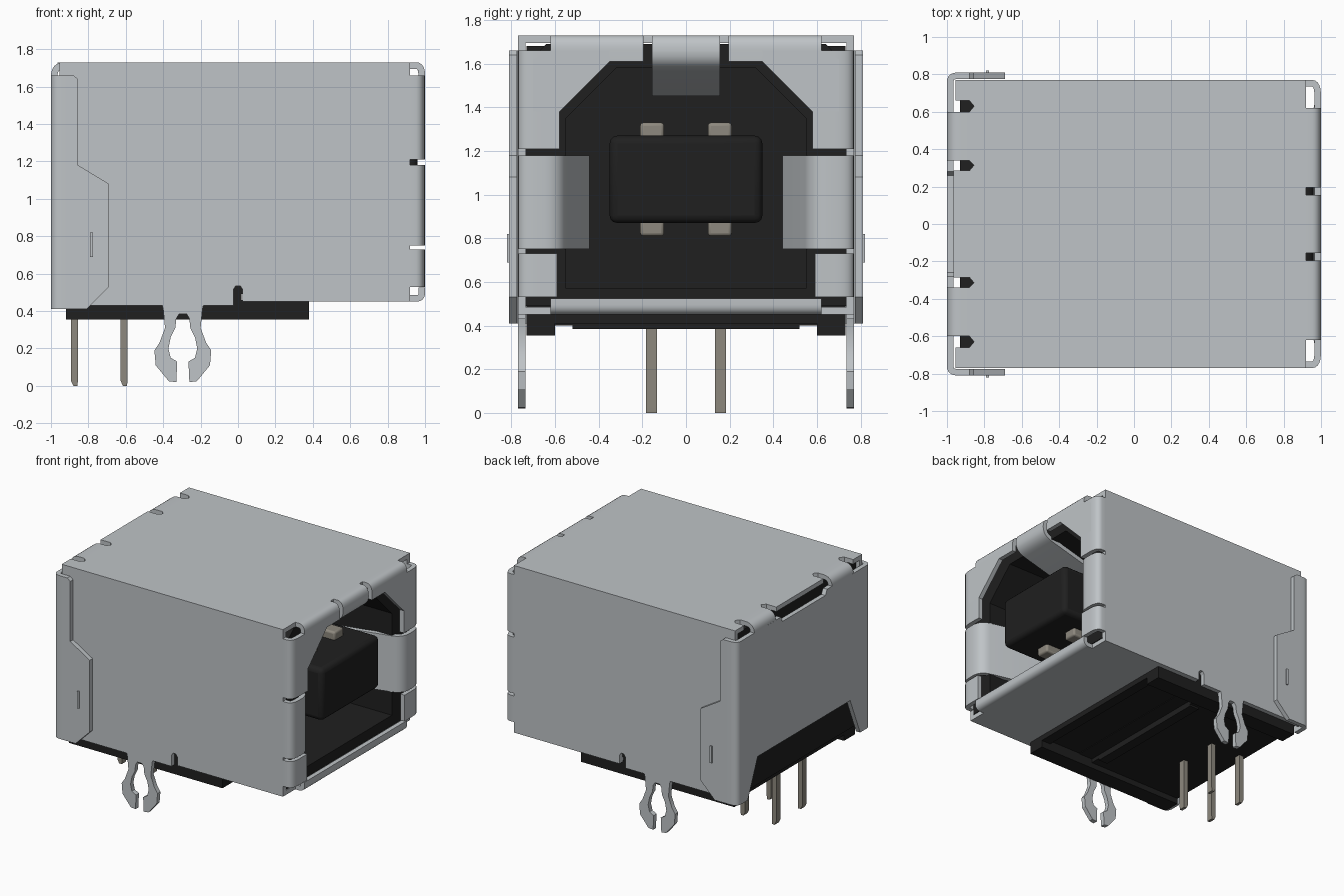
import bpy, bmesh, math
from mathutils import Vector

if "Cube" in bpy.data.objects:
    bpy.data.objects.remove(bpy.data.objects["Cube"])


def material(name, rgb):
    m = bpy.data.materials.new(name)
    m.use_nodes = True
    m.diffuse_color = (*rgb, 1)
    m.node_tree.nodes["Principled BSDF"].inputs["Base Color"].default_value = (*rgb, 1)
    return m


STEEL = material("pale steel", (0.52, 0.55, 0.57))
BLACK = material("black plastic", (0.014, 0.014, 0.014))
PIN = material("dull pin metal", (0.27, 0.25, 0.21))
T = 0.035      # sheet thickness
parts = []

AXES = {'x': lambda u, v, w: (w, u, v),   # outline in y, z
        'y': lambda u, v, w: (u, w, v),   # outline in x, z
        'z': lambda u, v, w: (u, v, w)}   # outline in x, y


def finish(name, bm, mat, mirror=False, bevel=0):
    bmesh.ops.recalc_face_normals(bm, faces=bm.faces)
    me = bpy.data.meshes.new(name)
    bm.to_mesh(me)
    bm.free()
    me.materials.append(mat)
    ob = bpy.data.objects.new(name, me)
    bpy.context.collection.objects.link(ob)
    if bevel:
        b = ob.modifiers.new("Bevel", 'BEVEL')
        b.width, b.segments = bevel, 3
    if mirror:
        m = ob.modifiers.new("Mirror", 'MIRROR')
        m.use_axis = (False, True, False)
        m.use_mirror_merge = False
    parts.append(ob)
    return ob


def prism(name, pts, axis, lo, hi, mat, **kw):
    """Extrude a closed outline along an axis."""
    bm = bmesh.new()
    a, b = [[bm.verts.new(AXES[axis](u, v, w)) for u, v in pts] for w in (lo, hi)]
    bm.faces.new(a)
    bm.faces.new(b)
    n = len(pts)
    for i in range(n):
        j = (i + 1) % n
        bm.faces.new((a[i], a[j], b[j], b[i]))
    return finish(name, bm, mat, **kw)


def box(name, x, y, z, mat, **kw):
    return prism(name, [(x[0], y[0]), (x[1], y[0]), (x[1], y[1]), (x[0], y[1])],
                 'z', z[0], z[1], mat, **kw)


def ring(name, outer, inner, lo, hi, mat):
    """Tube along x between two outlines of equal length."""
    bm = bmesh.new()
    loops = [[bm.verts.new((w, u, v)) for u, v in pts]
             for pts, w in ((outer, lo), (outer, hi), (inner, hi), (inner, lo))]
    n = len(outer)
    for k in range(4):
        a, b = loops[k], loops[(k + 1) % 4]
        for i in range(n):
            j = (i + 1) % n
            bm.faces.new((a[i], a[j], b[j], b[i]))
    return finish(name, bm, mat)


def symmetric(half):
    return half + [(-u, v) for u, v in reversed(half) if u > 0]


def rounded(path, r, steps=6):
    """Round the inner corners of an open path."""
    out = [Vector(path[0])]
    for p, c, q in zip(path, path[1:], path[2:]):
        p, c, q = Vector(p), Vector(c), Vector(q)
        ra = min(r, (p - c).length * 0.49)
        rb = min(r, (q - c).length * 0.49)
        s, e = c + (p - c).normalized() * ra, c + (q - c).normalized() * rb
        for i in range(steps + 1):
            t = i / steps
            out.append(s * (1 - t) ** 2 + c * 2 * t * (1 - t) + e * t * t)
    return out + [Vector(path[-1])]


def strip(name, path, axis, lo, hi, r=0.07, **kw):
    """Bent sheet following a centre line."""
    c = rounded(path, r)
    left, right = [], []
    for i, p in enumerate(c):
        d = (c[min(i + 1, len(c) - 1)] - c[max(i - 1, 0)]).normalized()
        n = Vector((-d.y, d.x)) * T / 2
        left.append(tuple(p + n))
        right.append(tuple(p - n))
    return prism(name, left + right[::-1], axis, lo, hi, STEEL, **kw)


# Shell: top with rear slots, sides, floor
top = symmetric([(0, 0.92), (0.77, 0.92), (0.77, -0.955), (0.66, -0.955), (0.66, -0.88),
                 (0.63, -0.855), (0.60, -0.88), (0.34, -0.88), (0.315, -0.855),
                 (0.285, -0.88), (0.285, -0.965), (0, -0.965)])
prism("shell_top", [(x, y) for y, x in top], 'z', 1.73 - T, 1.73, STEEL)
prism("shell_side", [(-0.955, 0.43), (-0.025, 0.43), (-0.025, 0.515), (-0.012, 0.535),
                     (0.012, 0.535), (0.025, 0.515), (0.025, 0.45), (0.92, 0.45),
                     (0.92, 1.73), (-0.955, 1.73)], 'y', 0.77 - T, 0.77, STEEL, mirror=True)
box("shell_floor", (0.025, 0.92), (-0.77, 0.77), (0.45, 0.45 + T), STEEL)

# Bent front flaps around the opening
E = 1 - T / 2
S = 0.77 - T / 2
U = 1.73 - T / 2
strip("front_flap_upper", [(0.92, S), (E, S), (E, 0.58)], 'z', 1.21, 1.66, mirror=True)
strip("front_flap_lower", [(0.92, S), (E, S), (E, 0.59)], 'z', 0.53, 0.73, mirror=True)
strip("front_flap_top", [(0.92, U), (E, U), (E, 1.61)], 'y', 0.195, 0.62, mirror=True)
strip("front_lip_bottom", [(0.92, 0.45 + T / 2), (E, 0.45 + T / 2), (E, 0.525)],
      'y', -0.62, 0.62)
prism("front_corner_plate", [(0.58, 1.38), (0.35, 1.61), (0.35, 1.66), (0.62, 1.66),
                             (0.70, 1.62), (0.70, 1.38)], 'x', 1 - T, 1, STEEL, mirror=True)

# Contact springs reaching into the opening
strip("side_spring", [(0.92, S), (E, S), (E, 0.58), (0.5, 0.46)], 'z', 0.75, 1.18, mirror=True)
strip("top_spring", [(0.92, U), (E, U), (E, 1.60), (0.5, 1.47)], 'y', -0.155, 0.155)

# Back cover: plate with lower cut-out, corner bends, side flaps
prism("back_plate", symmetric([(0, 0.70), (0.56, 0.70), (0.68, 0.41), (0.74, 0.41),
                               (0.74, 1.66), (0.28, 1.66), (0.26, 1.62), (0, 1.62)]),
      'x', -1, -1 + T, STEEL)
strip("back_corner", [(-0.90, 0.81 - T / 2), (-E, 0.81 - T / 2), (-E, 0.73)],
      'z', 0.41, 1.66, mirror=True)
prism("back_side_flap", [(-0.91, 0.41), (-0.81, 0.41), (-0.69, 0.53), (-0.69, 1.08),
                         (-0.855, 1.18), (-0.855, 1.64), (-0.88, 1.66), (-0.91, 1.66)],
      'y', 0.81 - T, 0.81, STEEL, mirror=True)
box("flap_latch", (-0.79, -0.775), (0.80, 0.82), (0.69, 0.82), STEEL, mirror=True)
strip("back_strap", [(-0.87, U), (-E, U), (-E, 1.60)], 'y', 0.34, 0.60, mirror=True)

# Board clips: two springy legs mirrored about the clip centre
leg = [(-0.41, 0.45), (-0.40, 0.41), (-0.39, 0.31), (-0.42, 0.23), (-0.447, 0.19),
       (-0.44, 0.11), (-0.37, 0.025), (-0.33, 0.02), (-0.325, 0.13), (-0.36, 0.15),
       (-0.372, 0.20), (-0.36, 0.26), (-0.335, 0.31), (-0.33, 0.36), (-0.315, 0.385)]
C = -0.295
prism("board_clip", leg + [(2 * C - x, z) for x, z in reversed(leg)],
      'y', 0.77 - T, 0.77, STEEL, mirror=True)

# Plastic housing: tube around the cavity, solid rear block
outer = symmetric([(0, 0.49), (0.735, 0.49), (0.735, 1.60), (0.64, 1.69), (0, 1.69)])
inner = symmetric([(0, 0.57), (0.55, 0.57), (0.55, 1.35), (0.32, 1.58), (0, 1.58)])
ring("housing_tube", outer, inner, 0.0, 0.92, BLACK)
box("housing_rear", (-0.93, 0.02), (-0.73, 0.73), (0.43, 1.68), BLACK)

# Tongue and its contacts
box("tongue", (0.0, 0.96), (-0.35, 0.35), (0.87, 1.27), BLACK, bevel=0.035)
for label, z in (("upper", (1.25, 1.33)), ("lower", (0.81, 0.89))):
    box(label + "_contact", (0.0, 0.75), (0.10, 0.21), z, PIN, mirror=True, bevel=0.015)

# Base: plate, side rails, front rim, recess crossbar
box("base_rear", (-0.92, -0.10), (-0.73, 0.73), (0.40, 0.46), BLACK)
box("base_recess", (-0.10, 0.38), (-0.73, 0.73), (0.435, 0.45), BLACK)
box("base_front_rim", (0.30, 0.38), (-0.73, 0.73), (0.41, 0.45), BLACK)
box("base_rail", (-0.92, 0.38), (0.60, 0.73), (0.355, 0.46), BLACK, mirror=True)
box("base_crossbar", (-0.18, -0.10), (-0.52, 0.52), (0.385, 0.45), BLACK)

# Solder pins with tapered tips
for label, x in (("rear", -0.875), ("front", -0.61)):
    prism(label + "_pin", [(x - 0.019, 0.45), (x - 0.019, 0.03), (x - 0.005, 0.0),
                           (x + 0.017, 0.0), (x + 0.019, 0.03), (x + 0.019, 0.45)],
          'y', 0.133, 0.183, PIN, mirror=True)

# Smooth the bends, keep sheet edges crisp
bpy.ops.object.select_all(action='DESELECT')
for ob in parts:
    ob.select_set(True)
bpy.context.view_layer.objects.active = parts[0]
bpy.ops.object.shade_smooth_by_angle(angle=math.radians(30))
